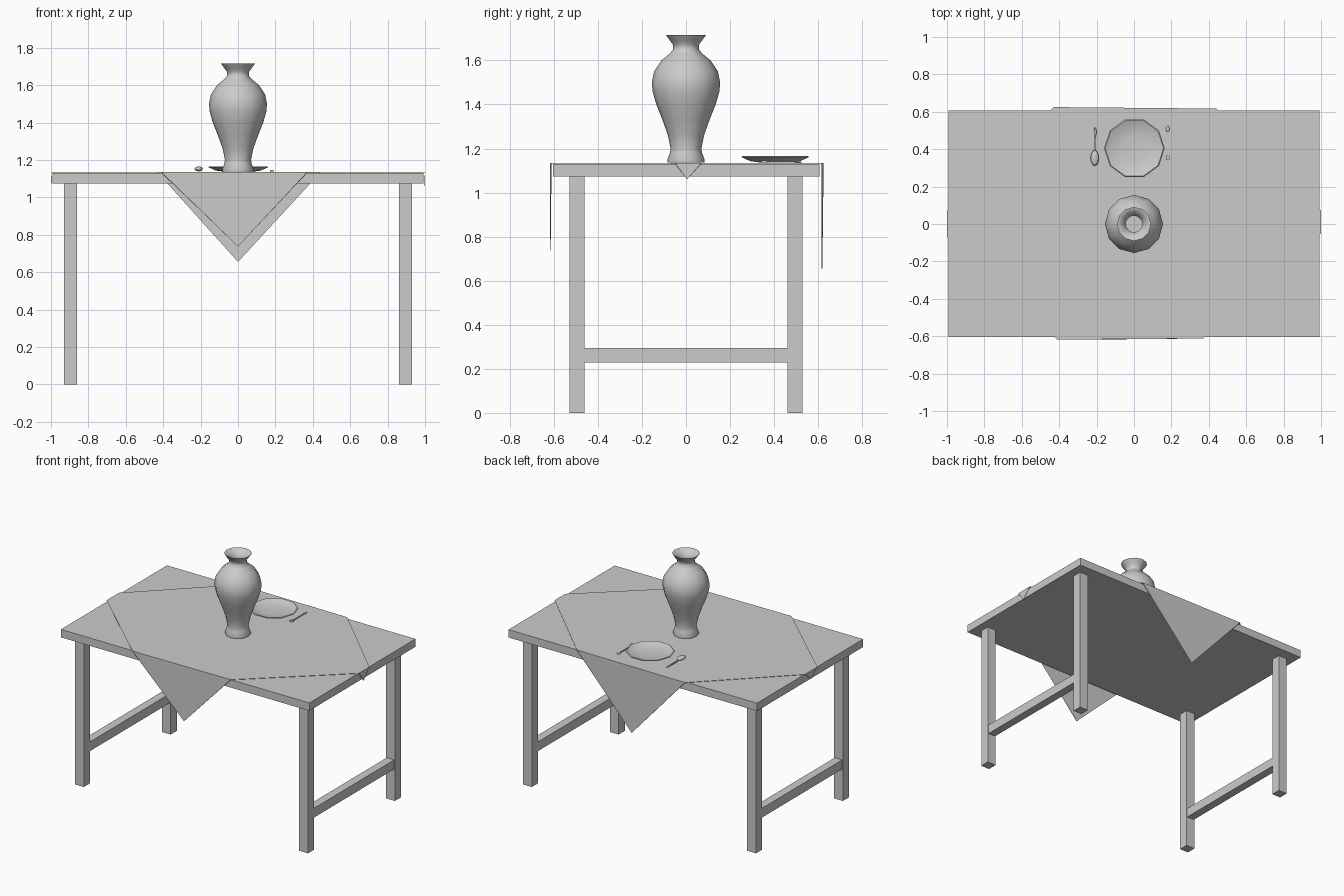
import bpy, bmesh, math
from mathutils import Matrix

if "Cube" in bpy.data.objects:
    bpy.data.objects.remove(bpy.data.objects["Cube"])


def mesh_object(name, verts, faces, smooth=False):
    me = bpy.data.meshes.new(name)
    me.from_pydata(verts, [], faces)
    bm = bmesh.new()
    bm.from_mesh(me)
    bmesh.ops.recalc_face_normals(bm, faces=bm.faces[:])
    bm.to_mesh(me)
    bm.free()
    ob = bpy.data.objects.new(name, me)
    bpy.context.collection.objects.link(ob)
    if smooth:
        bpy.ops.object.select_all(action='DESELECT')
        ob.select_set(True)
        bpy.context.view_layer.objects.active = ob
        bpy.ops.object.shade_smooth_by_angle(angle=math.radians(50))
    return ob


def box(name, lo, hi):
    v = [(x, y, z) for x in (lo[0], hi[0]) for y in (lo[1], hi[1]) for z in (lo[2], hi[2])]
    f = [(0, 1, 3, 2), (4, 6, 7, 5), (0, 4, 5, 1), (2, 3, 7, 6), (0, 2, 6, 4), (1, 5, 7, 3)]
    return mesh_object(name, v, f)


def lathe(name, profile, sides, centre):
    # closed surface of revolution from (radius, z) points, capped at both ends
    v, f = [], []
    for r, z in profile:
        for i in range(sides):
            a = 2 * math.pi * i / sides
            v.append((centre[0] + r * math.cos(a), centre[1] + r * math.sin(a), z))
    for k in range(len(profile) - 1):
        for i in range(sides):
            j = (i + 1) % sides
            f.append((k * sides + i, k * sides + j, (k + 1) * sides + j, (k + 1) * sides + i))
    f.append(tuple(range(sides)))
    f.append(tuple(range(len(v) - sides, len(v))))
    return mesh_object(name, v, f, True)


def ellipsoid(name, centre, radii):
    bm = bmesh.new()
    bmesh.ops.create_uvsphere(bm, u_segments=12, v_segments=8, radius=1,
                              matrix=Matrix.Translation(centre) @ Matrix.Diagonal((*radii, 1)))
    me = bpy.data.meshes.new(name)
    bm.to_mesh(me)
    bm.free()
    for p in me.polygons:
        p.use_smooth = True
    ob = bpy.data.objects.new(name, me)
    bpy.context.collection.objects.link(ob)
    return ob


# Table: top, four legs, a rail at each end
box("table_top", (-0.992, -0.603, 1.073), (0.992, 0.607, 1.13))
for sx, side in ((-1, "left"), (1, "right")):
    for sy, end in ((-1, "front"), (1, "back")):
        xs = sorted((sx * 0.86, sx * 0.93))
        ys = sorted((sy * 0.46, sy * 0.53))
        box(f"{end}_{side}_leg", (xs[0], ys[0], 0), (xs[1], ys[1], 1.075))
    xs = sorted((sx * 0.865, sx * 0.925))
    box(f"{side}_rail", (xs[0], -0.462, 0.228), (xs[1], 0.462, 0.295))

# Tablecloth: turned square with its four corners hanging over the edges
z = 1.135
rim = [(-0.41, -0.618, z), (0.37, -0.612, z), (1, -0.05, z), (1, 0.07, z),
       (0.44, 0.617, z), (-0.43, 0.625, z), (-1, 0.07, z), (-1, -0.07, z)]
tips = [(0, -0.616, 0.737), (1, 0.005, 1.06), (0, 0.619, 0.655), (-1, 0, 1.075)]
cloth = mesh_object("tablecloth", rim + tips,
                    [tuple(range(8)), (0, 1, 8), (2, 3, 9), (4, 5, 10), (6, 7, 11)])
solid = cloth.modifiers.new("thickness", 'SOLIDIFY')
solid.thickness = 0.003

# Vase: outer wall up to the lip, then the inner wall back down
outer = [(0.083, 1.136), (0.085, 1.148), (0.073, 1.18), (0.07, 1.2), (0.082, 1.26), (0.107, 1.33),
         (0.135, 1.4), (0.152, 1.46), (0.155, 1.5), (0.145, 1.55), (0.112, 1.6), (0.075, 1.63),
         (0.058, 1.65), (0.058, 1.67), (0.073, 1.69), (0.091, 1.716)]
inner = [(r - 0.013, h) for r, h in reversed(outer[4:-1])]
lathe("vase", outer + [(0.086, 1.716)] + inner, 12, (0, 0))

# Plate: ten-sided shallow dish
lathe("plate", [(0.075, 1.137), (0.12, 1.143), (0.162, 1.162), (0.156, 1.166),
                (0.118, 1.151), (0.07, 1.145)], 10, (0.002, 0.405))

# Spoon: bowl, slim handle, rounded end
ellipsoid("spoon_bowl", (-0.21, 0.353, 1.152), (0.022, 0.042, 0.013))
box("spoon_handle", (-0.213, 0.39, 1.142), (-0.205, 0.49, 1.149))
ellipsoid("spoon_end", (-0.208, 0.49, 1.145), (0.007, 0.028, 0.005))

# Fork: head, slim handle, rounded end
box("fork_head", (0.17, 0.345, 1.136), (0.191, 0.367, 1.145))
box("fork_handle", (0.178, 0.36, 1.135), (0.184, 0.5, 1.141))
ellipsoid("fork_end", (0.18, 0.508, 1.138), (0.01, 0.016, 0.005))
